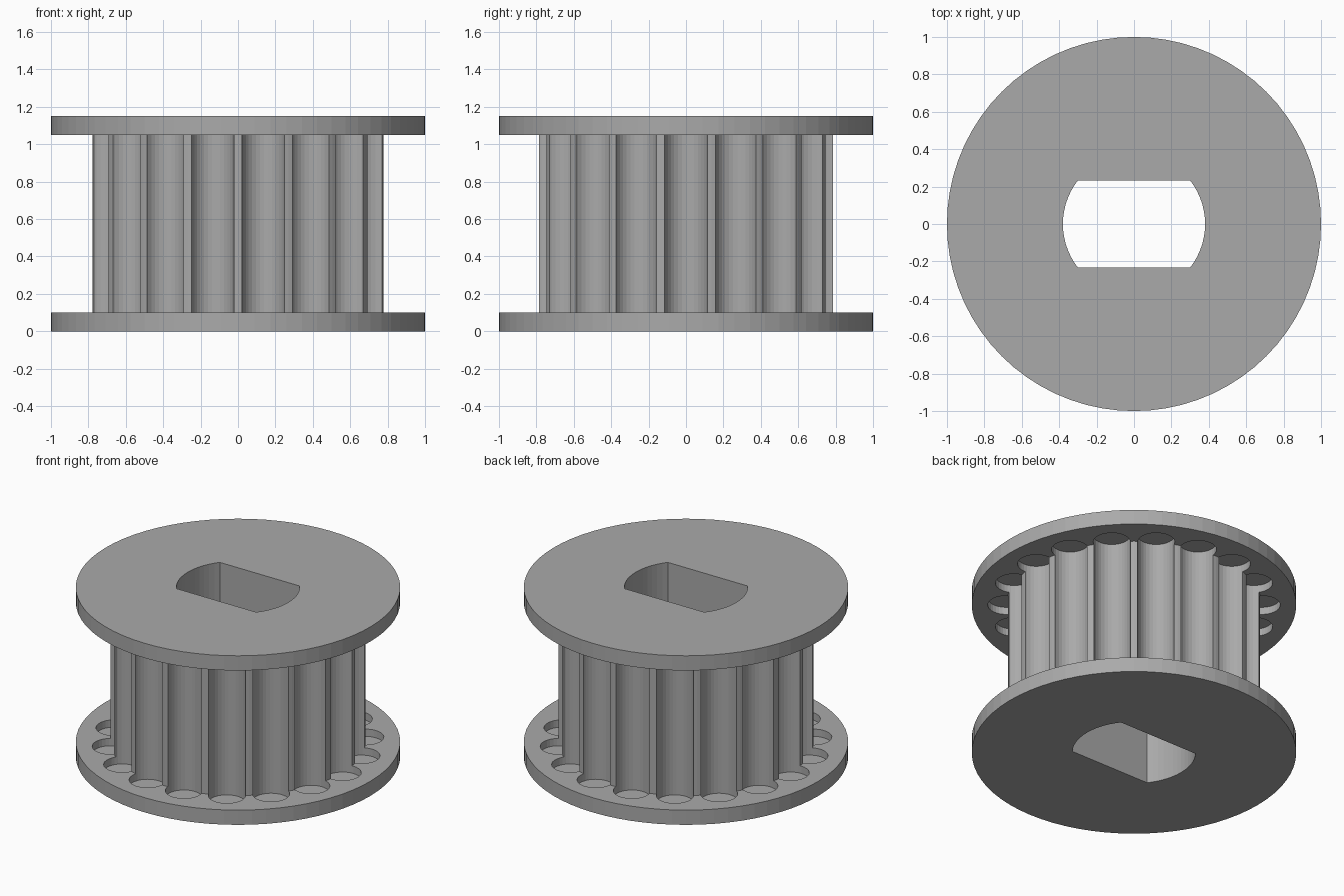
import bpy, bmesh, math

if "Cube" in bpy.data.objects:
    bpy.data.objects.remove(bpy.data.objects["Cube"])

TEETH = 18
SEG = 72
FLANGE_R, HUB_R = 1.0, 0.787
FLANGE_T, HEIGHT = 0.10, 1.15
GROOVE_R, POCKET = 0.115, 0.05      # belt groove radius, depth into flanges
BORE_R, BORE_FLAT = 0.38, 0.233

grey = bpy.data.materials.new("plain_grey")
grey.diffuse_color = (0.4, 0.4, 0.4, 1)
grey.use_nodes = True
grey.node_tree.nodes["Principled BSDF"].inputs["Base Color"].default_value = grey.diffuse_color


def finish(name, bm):
    bmesh.ops.recalc_face_normals(bm, faces=bm.faces)
    me = bpy.data.meshes.new(name)
    bm.to_mesh(me)
    bm.free()
    me.materials.append(grey)
    ob = bpy.data.objects.new(name, me)
    bpy.context.collection.objects.link(ob)
    return ob


def prism(bm, outline, z0, z1):
    """Closed upright prism from a 2D outline."""
    lo = [bm.verts.new((x, y, z0)) for x, y in outline]
    hi = [bm.verts.new((x, y, z1)) for x, y in outline]
    bm.faces.new(lo[::-1])
    bm.faces.new(hi)
    n = len(outline)
    for i in range(n):
        j = (i + 1) % n
        bm.faces.new((lo[i], lo[j], hi[j], hi[i]))


def arc(cx, cy, r, a0, a1, n, closed=False):
    steps = n if closed else n + 1
    return [(cx + r * math.cos(a0 + (a1 - a0) * i / n),
             cy + r * math.sin(a0 + (a1 - a0) * i / n)) for i in range(steps)]


# Pulley body: stepped spool, one ring of vertices per profile point
bm = bmesh.new()
profile = [(FLANGE_R, 0), (FLANGE_R, FLANGE_T), (HUB_R, FLANGE_T),
           (HUB_R, HEIGHT - FLANGE_T), (FLANGE_R, HEIGHT - FLANGE_T), (FLANGE_R, HEIGHT)]
rings = [[bm.verts.new((x, y, z)) for x, y in arc(0, 0, r, 0, math.tau, SEG, True)]
         for r, z in profile]
for a, b in zip(rings, rings[1:]):
    for i in range(SEG):
        j = (i + 1) % SEG
        bm.faces.new((a[i], a[j], b[j], b[i]))
bm.faces.new(rings[0][::-1])
bm.faces.new(rings[-1])
pulley = finish("toothed_pulley", bm)

# Belt grooves: round cutters that also sink into both flanges
bm = bmesh.new()
for k in range(TEETH):
    a = math.tau * k / TEETH
    prism(bm, arc(HUB_R * math.cos(a), HUB_R * math.sin(a), GROOVE_R, a, a + math.tau, 32, True),
          FLANGE_T - POCKET, HEIGHT - FLANGE_T + POCKET)
grooves = finish("groove_cutter", bm)

# Shaft bore: circle with two flats
bm = bmesh.new()
t = math.asin(BORE_FLAT / BORE_R)
prism(bm, arc(0, 0, BORE_R, -t, t, 14) + arc(0, 0, BORE_R, math.pi - t, math.pi + t, 14),
      -0.2, HEIGHT + 0.2)
bore = finish("bore_cutter", bm)

for cutter in (grooves, bore):
    mod = pulley.modifiers.new(cutter.name, 'BOOLEAN')
    mod.operation = 'DIFFERENCE'
    mod.solver = 'EXACT'
    mod.object = cutter
    cutter.hide_render = True
    cutter.hide_set(True)
